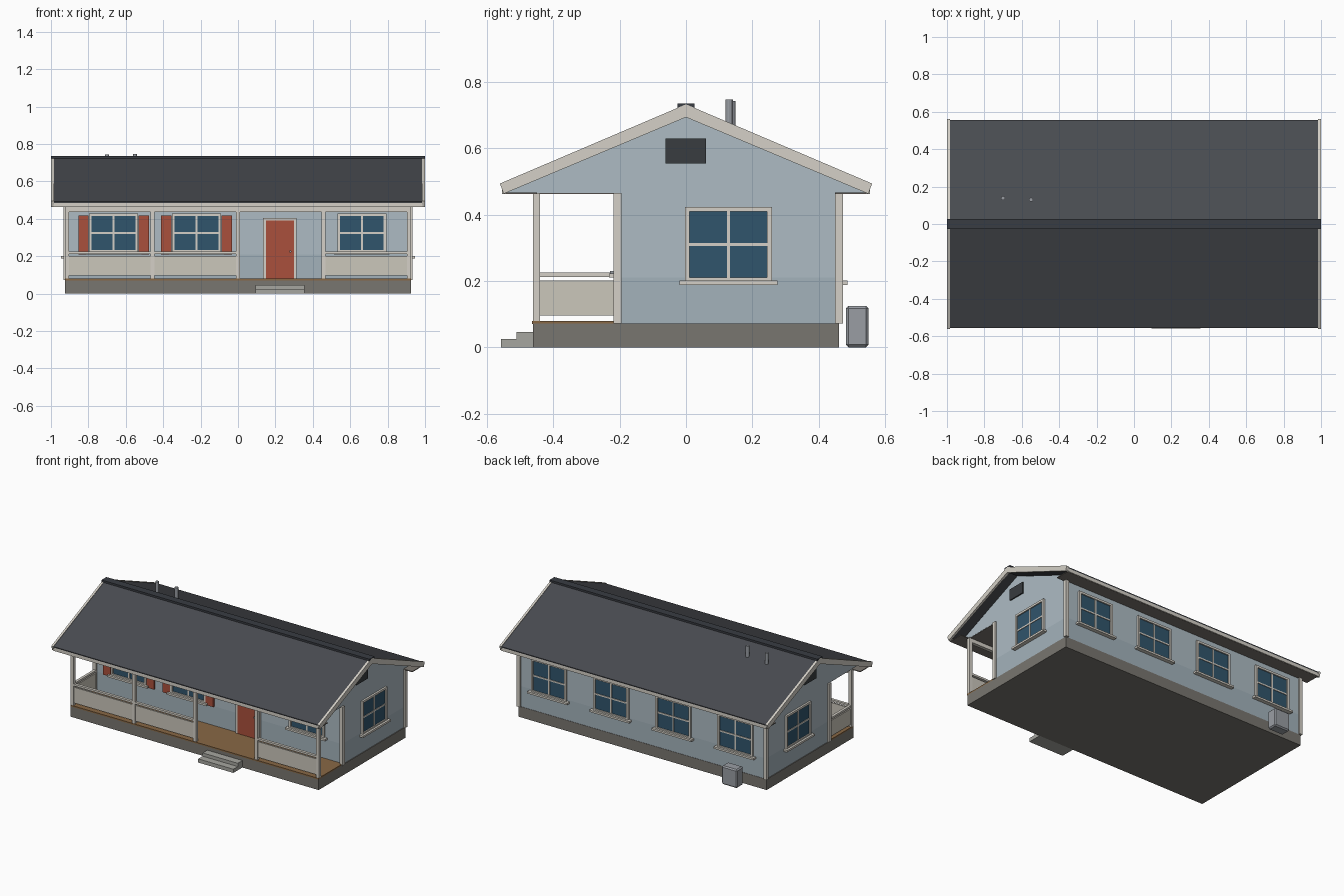
import bpy, bmesh
from math import pi
from mathutils import Matrix, Vector

if "Cube" in bpy.data.objects:
    bpy.data.objects.remove(bpy.data.objects["Cube"])


def material(name, r, g, b):
    m = bpy.data.materials.new(name)
    m.diffuse_color = (r, g, b, 1)
    m.use_nodes = True
    m.node_tree.nodes["Principled BSDF"].inputs["Base Color"].default_value = m.diffuse_color
    return m


BLUE = material("siding", 0.42, 0.50, 0.55)
BLUE_LOW = material("siding_low", 0.37, 0.45, 0.50)
CREAM = material("trim", 0.66, 0.63, 0.57)
PANEL = material("rail_panel", 0.60, 0.57, 0.50)
ROOF = material("shingle", 0.065, 0.07, 0.08)
CAP = material("ridge", 0.04, 0.045, 0.055)
STONE = material("foundation", 0.19, 0.18, 0.16)
STEP = material("step", 0.38, 0.38, 0.35)
WOOD = material("deck", 0.25, 0.14, 0.06)
RED = material("red_paint", 0.40, 0.08, 0.045)
GLASS = material("glass", 0.03, 0.09, 0.15)
SOFFIT = material("soffit", 0.20, 0.18, 0.16)
DARK = material("vent", 0.04, 0.045, 0.05)
METAL = material("metal", 0.32, 0.34, 0.37)


def finish(name, bm, mat):
    bmesh.ops.recalc_face_normals(bm, faces=bm.faces)
    me = bpy.data.meshes.new(name)
    bm.to_mesh(me)
    bm.free()
    me.materials.append(mat)
    ob = bpy.data.objects.new(name, me)
    bpy.context.collection.objects.link(ob)
    return ob


def boxes(name, mat, *bounds, matrix=Matrix()):
    """One object made of boxes given as x0, x1, y0, y1, z0, z1."""
    bm = bmesh.new()
    for x0, x1, y0, y1, z0, z1 in bounds:
        mid = Vector((x0 + x1, y0 + y1, z0 + z1)) / 2
        size = Matrix.Diagonal((x1 - x0, y1 - y0, z1 - z0, 1))
        bmesh.ops.create_cube(bm, size=1, matrix=matrix @ Matrix.Translation(mid) @ size)
    return finish(name, bm, mat)


def prism(name, mat, profile, x0, x1):
    """Extrude a (y, z) profile along x."""
    bm = bmesh.new()
    face = bm.faces.new([bm.verts.new((x0, y, z)) for y, z in profile])
    ext = bmesh.ops.extrude_face_region(bm, geom=[face])
    verts = [v for v in ext["geom"] if isinstance(v, bmesh.types.BMVert)]
    bmesh.ops.translate(bm, verts=verts, vec=(x1 - x0, 0, 0))
    return finish(name, bm, mat)


def cylinder(name, mat, r, depth, matrix):
    bm = bmesh.new()
    bmesh.ops.create_cone(bm, cap_ends=True, segments=12, radius1=r, radius2=r,
                          depth=depth, matrix=matrix)
    return finish(name, bm, mat)


def window(name, loc, angle, z0, z1, shutters=False):
    """Four-pane window; outward is local -y."""
    m = Matrix.Translation(loc) @ Matrix.Rotation(angle, 4, 'Z')
    w, t = 0.131, 0.014
    zm = (z0 + z1) / 2 + 0.003
    boxes(name + "_glass", GLASS, (-w + t, w - t, -0.005, 0.004, z0 + t, z1 - t), matrix=m)
    boxes(name + "_frame", CREAM,
          (-w, -w + t, -0.013, 0.004, z0, z1), (w - t, w, -0.013, 0.004, z0, z1),
          (-w + t, w - t, -0.013, 0.004, z1 - t, z1),
          (-w + t, w - t, -0.013, 0.004, z0, z0 + t + 0.006),
          (-0.005, 0.005, -0.009, 0, z0 + t, z1 - t),
          (-w + t, w - t, -0.009, 0, zm - 0.005, zm + 0.005), matrix=m)
    boxes(name + "_sill", CREAM, (-0.148, 0.148, -0.027, 0.004, z0 - 0.002, z0 + 0.011), matrix=m)
    if shutters:
        boxes(name + "_shutters", RED,
              *[(c - 0.028, c + 0.028, -0.012, 0.002, z0 - 0.003, z1 - 0.01)
                for c in (-0.161, 0.161)], matrix=m)


# Base, deck and steps
boxes("foundation", STONE, (-0.925, 0.925, -0.462, 0.462, 0, 0.072))
boxes("porch_deck", WOOD, (-0.925, 0.925, -0.465, -0.2, 0.071, 0.08))
boxes("front_steps", STEP, (0.094, 0.356, -0.558, -0.462, 0, 0.025),
      (0.094, 0.356, -0.511, -0.462, 0.025, 0.047))

# Walls and corner boards
boxes("lower_wall", BLUE_LOW, (-0.92, 0.92, -0.205, 0.46, 0.072, 0.21))
boxes("upper_wall", BLUE, (-0.92, 0.92, -0.205, 0.46, 0.21, 0.466))
boxes("corner_boards", CREAM,
      *[(min(s * 0.908, s * 0.932), max(s * 0.908, s * 0.932), a, b, 0.072, 0.466)
        for s in (-1, 1) for a, b in ((-0.218, -0.194), (0.45, 0.473))])

# Gables, soffit and roof
prism("gable", BLUE, [(-0.55, 0.466), (0.55, 0.466), (0, 0.698)], -0.92, 0.92)
boxes("soffit", SOFFIT, (-0.985, 0.985, -0.55, -0.45, 0.462, 0.467),
      (-0.985, 0.985, 0.45, 0.55, 0.462, 0.467),
      (-0.919, 0.919, -0.45, 0.45, 0.463, 0.4665))
prism("roof", ROOF, [(-0.557, 0.492), (0, 0.73), (0.557, 0.492), (0.553, 0.478),
                     (0, 0.7), (-0.553, 0.478)], -0.992, 0.992)
barge = [(-0.561, 0.494), (0, 0.733), (0.561, 0.494), (0.55, 0.463), (0, 0.694), (-0.55, 0.463)]
for side, x in (("left", -1), ("right", 0.985)):
    prism(side + "_bargeboard", CREAM, barge, x, x + 0.015)
for side, y in (("front", -0.555), ("back", 0.545)):
    boxes(side + "_fascia", CREAM, (-0.986, 0.986, y, y + 0.01, 0.463, 0.488))
prism("ridge_cap", CAP, [(-0.026, 0.735), (0.026, 0.735), (0.026, 0.722), (0, 0.728),
                         (-0.026, 0.722)], -1, 1)
for i, (x, y, z) in enumerate(((-0.7, 0.138, 0.743), (-0.55, 0.13, 0.747))):
    cylinder(f"roof_pipe_{i + 1}", METAL, 0.011, z - 0.65,
             Matrix.Translation((x, y, (z + 0.65) / 2)))
for side, s in (("left", -1), ("right", 1)):
    boxes(side + "_gable_vent", DARK, (s * 0.922 - 0.006, s * 0.922 + 0.006, -0.062, 0.06, 0.554, 0.63))

# Porch posts, beam and railing
posts = [-0.915 + i * 0.4575 for i in range(5)]
boxes("porch_posts", CREAM, *[(x - 0.011, x + 0.011, -0.462, -0.44, 0.08, 0.44) for x in posts])
boxes("porch_beam", CREAM, (-0.926, 0.926, -0.462, -0.44, 0.437, 0.466))
bays = [(posts[i] + 0.011, posts[i + 1] - 0.011) for i in (0, 1, 3)]
boxes("rail_panels", PANEL, *[(a, b, -0.456, -0.446, 0.096, 0.202) for a, b in bays],
      (-0.92, -0.91, -0.44, -0.218, 0.096, 0.202))
boxes("top_rails", CREAM, *[(a, b, -0.46, -0.442, 0.212, 0.225) for a, b in bays],
      (-0.924, -0.906, -0.44, -0.218, 0.212, 0.225))

# Front door
boxes("door", RED, (0.15, 0.299, -0.217, -0.2, 0.08, 0.39))
boxes("door_frame", CREAM, (0.135, 0.15, -0.219, -0.2, 0.08, 0.404),
      (0.299, 0.314, -0.219, -0.2, 0.08, 0.404), (0.15, 0.299, -0.219, -0.2, 0.39, 0.404))
cylinder("door_knob", METAL, 0.006, 0.014,
         Matrix.Translation((0.28, -0.222, 0.225)) @ Matrix.Rotation(pi / 2, 4, 'X'))

# Windows
for i, x in enumerate((-0.665, -0.222, 0.662)):
    window(f"front_window_{i + 1}", (x, -0.205, 0), 0, 0.212, 0.428, shutters=i < 2)
for i, x in enumerate((-0.695, -0.232, 0.232, 0.695)):
    window(f"back_window_{i + 1}", (x, 0.46, 0), pi, 0.19, 0.424)
window("right_window", (0.92, 0.128, 0), pi / 2, 0.19, 0.424)
window("left_window", (-0.92, 0.128, 0), -pi / 2, 0.19, 0.424)

# Outdoor cooling unit
unit = boxes("cooling_unit", METAL, (-0.765, -0.65, 0.482, 0.551, 0, 0.125))
bev = unit.modifiers.new("bevel", 'BEVEL')
bev.width = 0.008
bev.segments = 1
